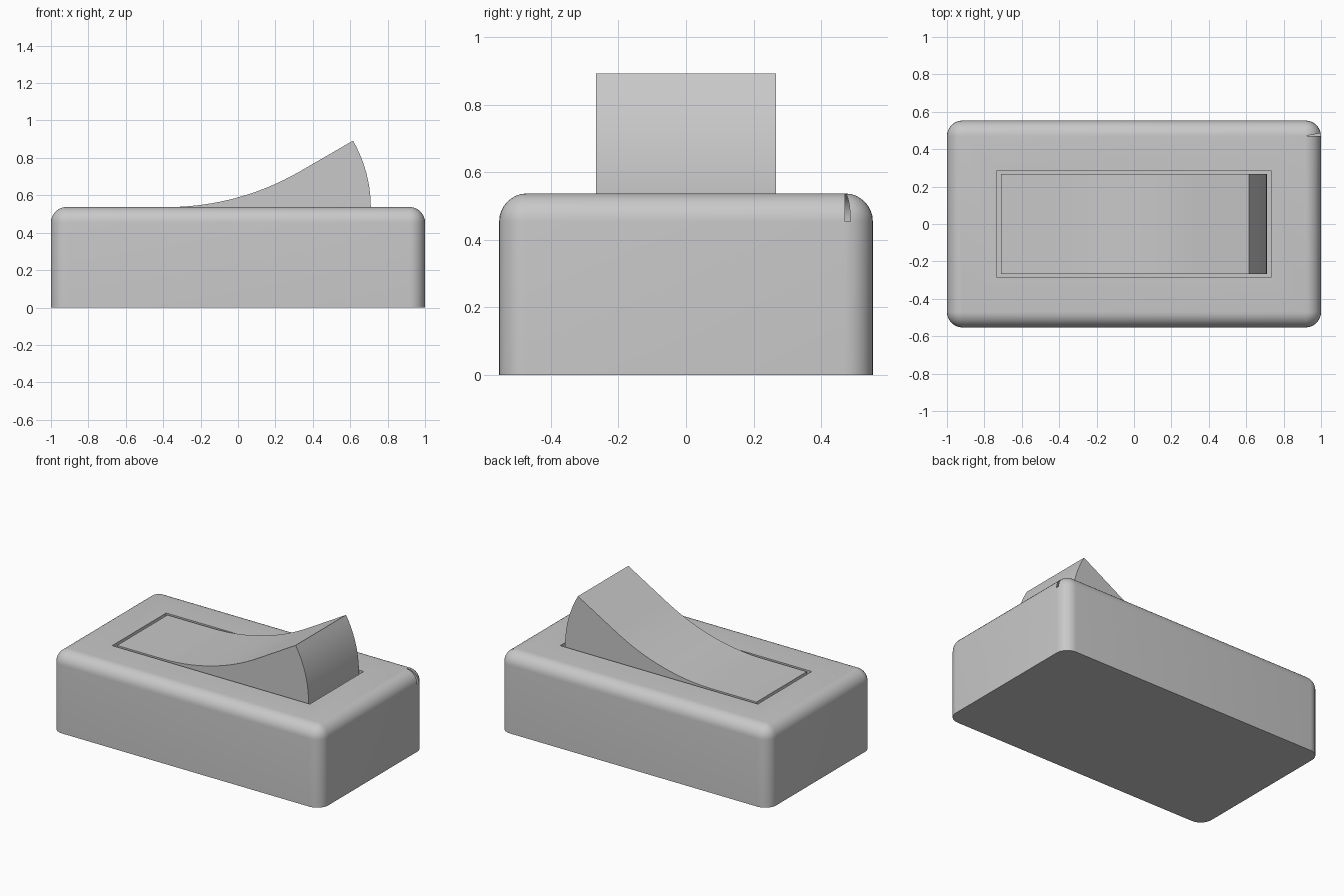
import bpy, bmesh
from math import sin, cos, pi, radians

cube = bpy.data.objects.get("Cube")
if cube:
    bpy.data.objects.remove(cube, do_unlink=True)

GREY = (0.58, 0.58, 0.58, 1)
mat = bpy.data.materials.new("plain grey")
mat.use_nodes = True
mat.diffuse_color = GREY
mat.node_tree.nodes["Principled BSDF"].inputs["Base Color"].default_value = GREY


def finish(bm, name):
    mesh = bpy.data.meshes.new(name)
    bm.to_mesh(mesh)
    bm.free()
    obj = bpy.data.objects.new(name, mesh)
    bpy.context.collection.objects.link(obj)
    mesh.materials.append(mat)
    bpy.ops.object.select_all(action='DESELECT')
    bpy.context.view_layer.objects.active = obj
    obj.select_set(True)
    bpy.ops.object.shade_smooth_by_angle(angle=radians(30))
    return obj


HALF_X, HALF_Y, TOP, FILLET = 1.0, 0.553, 0.537, 0.083
SEG = 8


def rounded_ring(bm, z, radius):
    """Rounded rectangle whose corner arcs share fixed centres."""
    ring = []
    for k, (sx, sy) in enumerate([(1, 1), (-1, 1), (-1, -1), (1, -1)]):
        for i in range(SEG + 1):
            a = (k + i / SEG) * pi / 2
            ring.append(bm.verts.new((sx * (HALF_X - FILLET) + radius * cos(a),
                                      sy * (HALF_Y - FILLET) + radius * sin(a), z)))
    return ring


# Housing: straight walls, then a rolled top edge
bm = bmesh.new()
rings = [rounded_ring(bm, 0, FILLET)]
for j in range(SEG + 1):
    t = j / SEG * pi / 2
    rings.append(rounded_ring(bm, TOP - FILLET + FILLET * sin(t), FILLET * cos(t)))
bm.faces.new(rings[0][::-1])
n = len(rings[0])
for j, (low, high) in enumerate(zip(rings, rings[1:])):
    for i in range(n):
        # Narrow open seam in the rounded back corner
        if j > 0 and i == 0:
            continue
        bm.faces.new((low[i], low[(i + 1) % n], high[(i + 1) % n], high[i]))
lid = bm.faces.new(rings[-1])
bmesh.ops.remove_doubles(bm, verts=rings[-1], dist=0.0005)
bm.normal_update()

# Recess for the rocker
lid = max(bm.faces, key=lambda f: f.calc_area() if f.calc_center_median().z > TOP - 0.001 else 0)
bmesh.ops.inset_region(bm, faces=[lid], thickness=0.184, use_even_offset=True)
ext = bmesh.ops.extrude_discrete_faces(bm, faces=[lid])
floor = ext["faces"][0]
bmesh.ops.translate(bm, verts=floor.verts, vec=(0, 0, -0.3))
finish(bm, "housing")

# Rocker: flat end, concave sweep, raised end, round ends about the pivot
PIVOT_Z, REACH, SWEEP, DIP, HALF_W = TOP, 0.71, 1.42, radians(30), 0.267
profile = [(-REACH, TOP)]
for i in range(25):
    a = DIP * i / 24
    profile.append((-0.38 + SWEEP * sin(a), TOP + SWEEP * (1 - cos(a))))
for i in range(19):
    a = radians(30 - 54 * i / 18)
    profile.append((REACH * cos(a), PIVOT_Z + REACH * sin(a)))
for i in range(8):
    a = radians(204 - 3 * i)
    profile.append((REACH * cos(a), PIVOT_Z + REACH * sin(a)))

bm = bmesh.new()
side = bm.faces.new([bm.verts.new((x, -HALF_W, z)) for x, z in profile])
ext = bmesh.ops.extrude_face_region(bm, geom=[side])
bmesh.ops.translate(bm, vec=(0, 2 * HALF_W, 0),
                    verts=[v for v in ext["geom"] if isinstance(v, bmesh.types.BMVert)])
bmesh.ops.recalc_face_normals(bm, faces=bm.faces)
finish(bm, "rocker")
